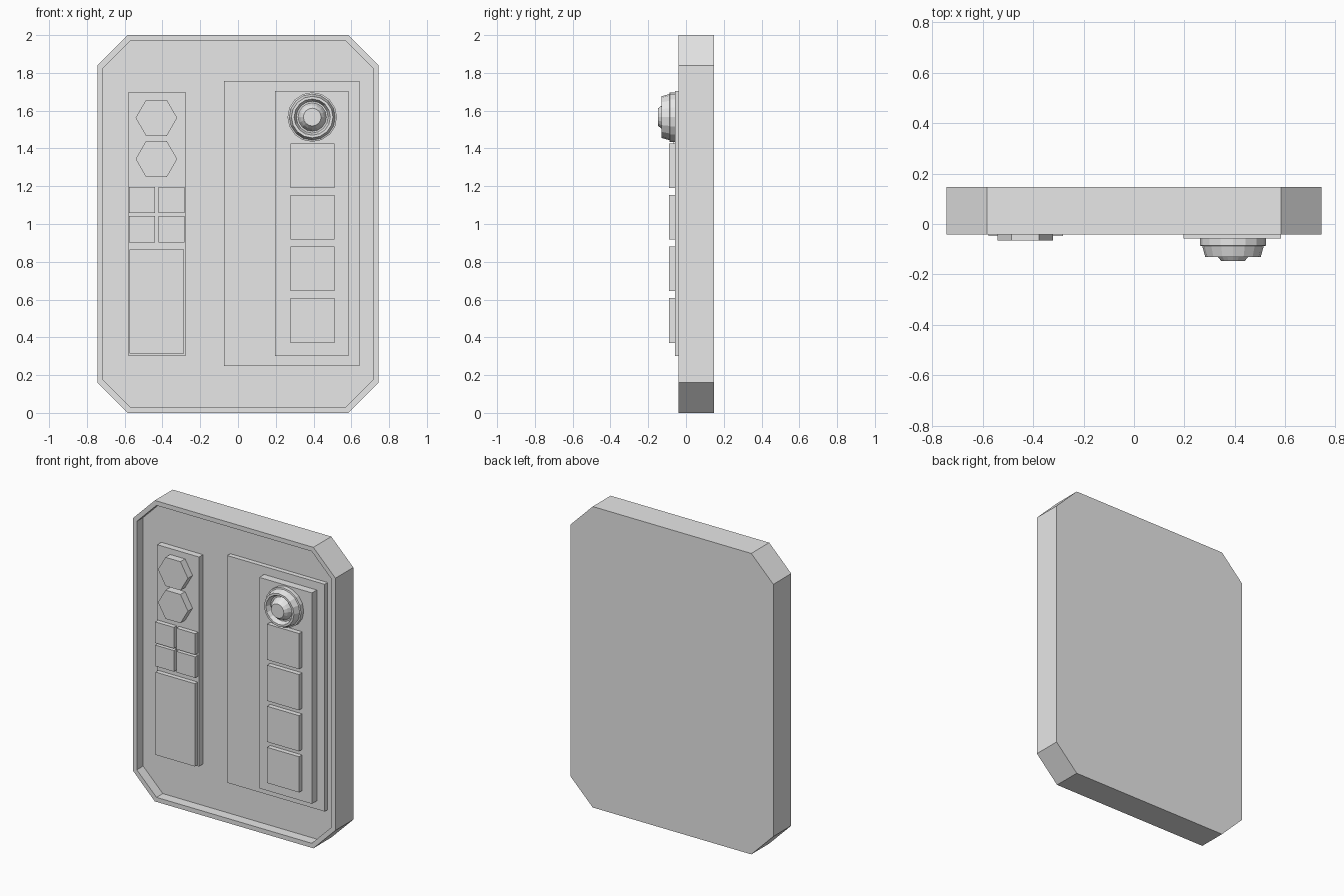
import bpy, bmesh
from math import cos, sin, pi
from mathutils import Vector

cube = bpy.data.objects.get("Cube")
if cube:
    bpy.data.objects.remove(cube, do_unlink=True)

grey = bpy.data.materials.new("light_grey")
grey.use_nodes = True
grey.diffuse_color = (0.8, 0.8, 0.8, 1)
grey.node_tree.nodes["Principled BSDF"].inputs["Base Color"].default_value = (0.8, 0.8, 0.8, 1)

FLOOR = 0.025      # y of the recessed floor
LEFT_FACE = -0.017  # y of the narrow panel's front
WIDE_FACE = -0.007
INNER_FACE = -0.058


def finish(name, bm):
    bmesh.ops.recalc_face_normals(bm, faces=bm.faces)
    mesh = bpy.data.meshes.new(name)
    bm.to_mesh(mesh)
    bm.free()
    mesh.materials.append(grey)
    obj = bpy.data.objects.new(name, mesh)
    bpy.context.collection.objects.link(obj)
    return obj


def prism(outline, front, back):
    """Extrude an x-z outline from front to back; return bmesh and front face."""
    bm = bmesh.new()
    a = [bm.verts.new((x, front, z)) for x, z in outline]
    b = [bm.verts.new((x, back, z)) for x, z in outline]
    face = bm.faces.new(a)
    bm.faces.new(b[::-1])
    for i in range(len(a)):
        j = (i + 1) % len(a)
        bm.faces.new((a[j], a[i], b[i], b[j]))
    bmesh.ops.recalc_face_normals(bm, faces=bm.faces)
    return bm, face


def plate(name, x0, x1, z0, z1, front, back):
    bm, _ = prism([(x0, z0), (x1, z0), (x1, z1), (x0, z1)], front, back)
    return finish(name, bm)


# Backing slab with clipped corners and a sunken front
W, C = 0.745, 0.162
outline = [(-W + C, 0), (W - C, 0), (W, C), (W, 2 - C),
           (W - C, 2), (-W + C, 2), (-W, 2 - C), (-W, C)]
bm, face = prism(outline, -0.041, 0.147)
bmesh.ops.inset_individual(bm, faces=[face], thickness=0.03, use_even_offset=True)
sunk = bmesh.ops.extrude_discrete_faces(bm, faces=[face])["faces"][0]
bmesh.ops.translate(bm, verts=sunk.verts, vec=Vector((0, FLOOR + 0.041, 0)))
finish("backing_slab", bm)

# Narrow panel with hexagon keys, small square keys and a long plate
plate("narrow_panel", -0.582, -0.275, 0.305, 1.697, LEFT_FACE, FLOOR)
for i, zc in enumerate((1.562, 1.344)):
    hexagon = [(-0.432 + 0.11 * cos(k * pi / 3), zc + 0.11 * sin(k * pi / 3)) for k in range(6)]
    bm, _ = prism(hexagon, -0.066, LEFT_FACE)
    finish(f"hexagon_key_{i + 1}", bm)
for row, z in enumerate((1.057, 0.903)):
    for col, x in enumerate((-0.577, -0.42)):
        plate(f"small_key_{row + 1}_{col + 1}", x, x + 0.138, z, z + 0.14, -0.047, LEFT_FACE)
plate("long_plate", -0.574, -0.285, 0.314, 0.864, -0.047, LEFT_FACE)

# Wide panel, raised strip and square buttons
plate("wide_panel", -0.074, 0.642, 0.247, 1.757, WIDE_FACE, FLOOR)
plate("raised_strip", 0.197, 0.584, 0.302, 1.704, INNER_FACE, WIDE_FACE)
for i in range(4):
    z = 0.371 + i * 0.273
    plate(f"square_button_{i + 1}", 0.277, 0.512, z, z + 0.237, -0.09, INNER_FACE)

# Turned knob: base ring, tapered lip, groove and centre cap
profile = [(0.131, INNER_FACE), (0.131, -0.086), (0.122, -0.088), (0.11, -0.131),
           (0.096, -0.131), (0.084, -0.1), (0.075, -0.1), (0.062, -0.128), (0.047, -0.147)]
SIDES = 16
bm = bmesh.new()
rings = [[bm.verts.new((0.393 + r * cos(2 * pi * k / SIDES), y,
                        1.566 + r * sin(2 * pi * k / SIDES))) for k in range(SIDES)]
         for r, y in profile]
for a, b in zip(rings, rings[1:]):
    for k in range(SIDES):
        j = (k + 1) % SIDES
        bm.faces.new((a[k], a[j], b[j], b[k]))
bm.faces.new(rings[0][::-1])
bm.faces.new(rings[-1])
finish("knob", bm)
